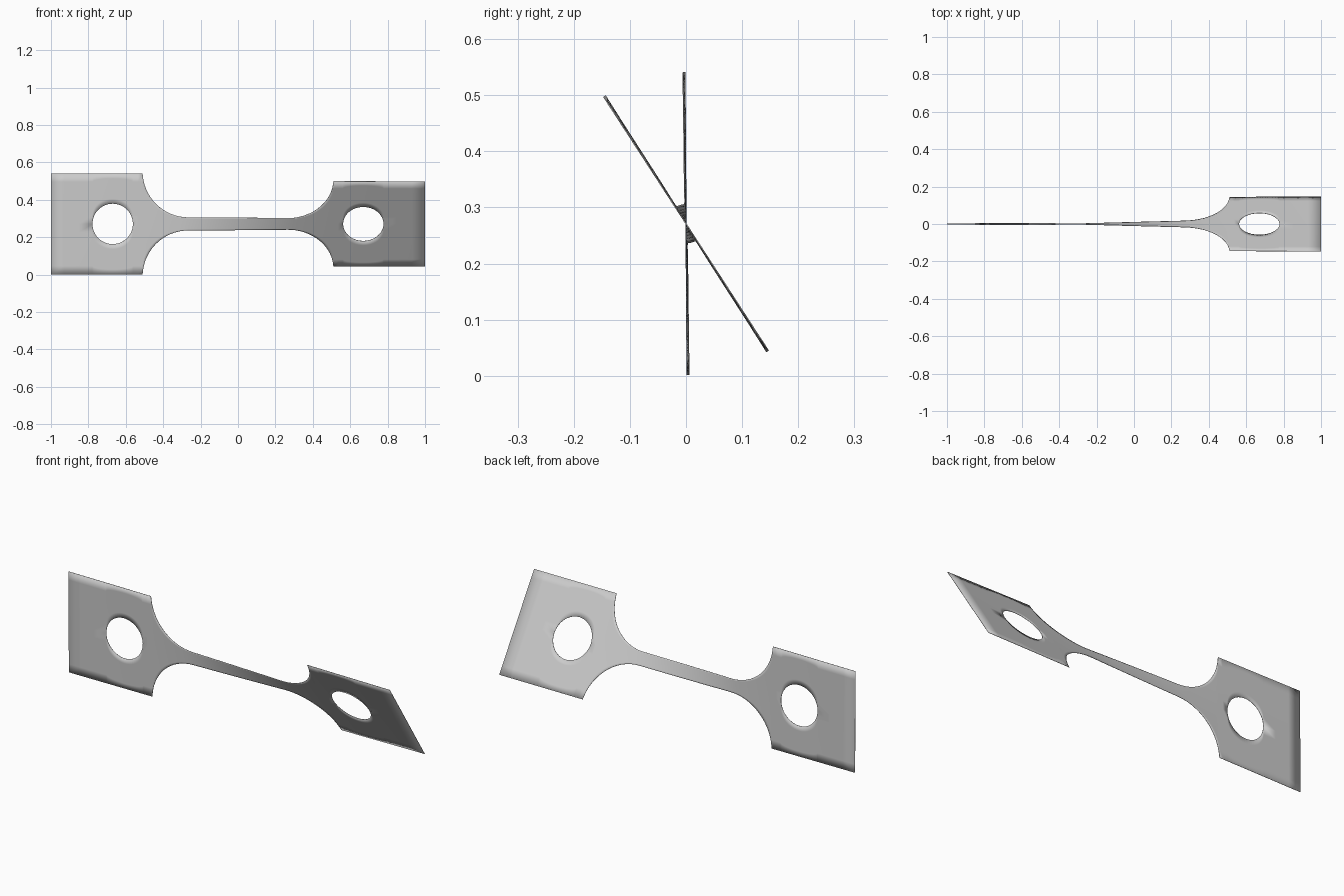
import bpy, bmesh, math

cube = bpy.data.objects.get("Cube")
if cube:
    bpy.data.objects.remove(cube, do_unlink=True)

MID_Z = 0.271
TAB_HALF, BAR_HALF = 0.27, 0.035
TAB_END, FILLET_R = 0.51, 0.245
FILLET_X = TAB_END - FILLET_R
HOLE_X, HOLE_R = 0.67, 0.108
ROWS = 6
TWIST = [(-1, 0.4), (-0.5, 1.2), (-0.3, 3), (0.3, 30.5), (0.5, 32.2), (1, 33)]


def half_width(x):
    d = abs(x) - FILLET_X
    if d <= 0:
        return BAR_HALF
    if abs(x) >= TAB_END - 1e-6:
        return TAB_HALF
    return min(TAB_HALF, BAR_HALF + FILLET_R - math.sqrt(FILLET_R ** 2 - d ** 2))


def hole_half(x):
    return math.sqrt(max(0, HOLE_R ** 2 - (abs(x) - HOLE_X) ** 2))


def twist(x):
    for (x0, a0), (x1, a1) in zip(TWIST, TWIST[1:]):
        if x <= x1:
            return math.radians(a0 + (a1 - a0) * (x - x0) / (x1 - x0))
    return math.radians(TWIST[-1][1])


# Stations along the strip, bunched around the holes and fillets
side = [1, 0.93, 0.85]
side += [HOLE_X + HOLE_R * math.cos(math.pi * i / 24) for i in range(25)]
side += [0.535]
side += [FILLET_X + FILLET_R * math.cos(math.pi / 2 * i / 16) for i in range(17)]
side += [FILLET_X * i / 8 for i in range(7, 0, -1)]
stations = sorted([-x for x in side] + [0] + side)

# Twisted strip: an upper and a lower half around the holes
bm = bmesh.new()
for sign in (1, -1):
    previous = None
    for x in stations:
        inner, outer, a = hole_half(x), half_width(x), twist(x)
        column = []
        for r in range(ROWS + 1):
            w = sign * (inner + (outer - inner) * r / ROWS)
            column.append(bm.verts.new((x, -w * math.sin(a), MID_Z + w * math.cos(a))))
        if previous:
            for r in range(ROWS):
                quad = [previous[r], column[r], column[r + 1], previous[r + 1]]
                bm.faces.new(quad if sign > 0 else quad[::-1])
        previous = column
bmesh.ops.remove_doubles(bm, verts=bm.verts, dist=1e-5)
bmesh.ops.recalc_face_normals(bm, faces=bm.faces)
mesh = bpy.data.meshes.new("twisted_strip")
bm.to_mesh(mesh)
bm.free()
strip = bpy.data.objects.new("twisted_strip", mesh)
bpy.context.collection.objects.link(strip)

# Plain grey sheet
grey = bpy.data.materials.new("sheet_grey")
grey.use_nodes = True
colour = (0.6, 0.6, 0.6, 1)
grey.diffuse_color = colour
grey.node_tree.nodes["Principled BSDF"].inputs["Base Color"].default_value = colour
mesh.materials.append(grey)

# Very thin sheet thickness
solid = strip.modifiers.new("thickness", "SOLIDIFY")
solid.thickness = 0.002
solid.offset = 0

bpy.ops.object.select_all(action="DESELECT")
strip.select_set(True)
bpy.context.view_layer.objects.active = strip
bpy.ops.object.shade_smooth_by_angle(angle=math.radians(30))
